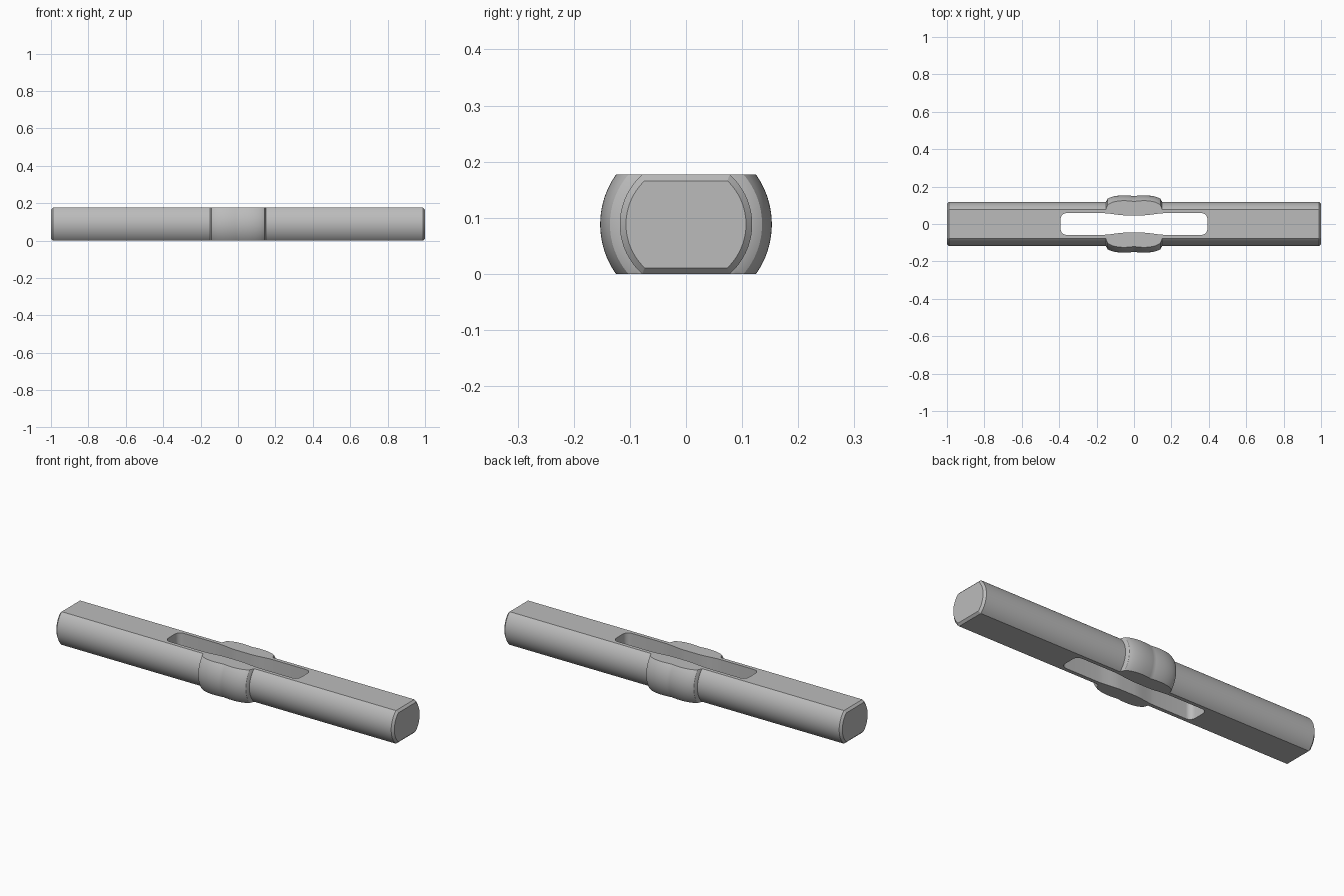
import bpy, bmesh, math
from mathutils import Matrix, Vector

if "Cube" in bpy.data.objects:
    bpy.data.objects.remove(bpy.data.objects["Cube"])

HEIGHT = 0.177
AXIS_Z = HEIGHT / 2
RADIUS = 0.118
CHAMFER = 0.011

grey = bpy.data.materials.new("plain grey")
grey.use_nodes = True
grey.diffuse_color = (0.5, 0.5, 0.5, 1)
grey.node_tree.nodes["Principled BSDF"].inputs["Base Color"].default_value = (0.5, 0.5, 0.5, 1)


def make_object(name, bm):
    bmesh.ops.recalc_face_normals(bm, faces=bm.faces)
    mesh = bpy.data.meshes.new(name)
    bm.to_mesh(mesh)
    bm.free()
    mesh.materials.append(grey)
    obj = bpy.data.objects.new(name, mesh)
    bpy.context.collection.objects.link(obj)
    return obj


def prism(name, points, offset):
    """Extrude a closed outline along the offset."""
    bm = bmesh.new()
    face = bm.faces.new([bm.verts.new(p) for p in points])
    result = bmesh.ops.extrude_face_region(bm, geom=[face])
    verts = [v for v in result["geom"] if isinstance(v, bmesh.types.BMVert)]
    bmesh.ops.translate(bm, verts=verts, vec=offset)
    return make_object(name, bm)


def lathe(name, profile, steps):
    """Turn a profile of (x, radius) around the long axis, with capped ends."""
    bm = bmesh.new()
    rings = []
    for x, r in profile:
        angles = [math.tau * i / steps for i in range(steps)]
        rings.append([bm.verts.new((x, r * math.cos(a), AXIS_Z + r * math.sin(a))) for a in angles])
    for a, b in zip(rings, rings[1:]):
        for i in range(steps):
            j = (i + 1) % steps
            bm.faces.new((a[i], a[j], b[j], b[i]))
    bm.faces.new(rings[0])
    bm.faces.new(rings[-1])
    return make_object(name, bm)


def bulge_radius(x):
    """Two overlapping round swellings that meet in a shallow groove."""
    d = abs(x) - 0.055
    reach = 0.095 if d > 0 else 0.115
    return RADIUS + 0.035 * math.sqrt(max(0, 1 - 0.92 * (d / reach) ** 2)) - (0.009 if d > 0.094 else 0)


# Round bar with chamfered ends and a double swelling at the middle
half = [(0.15 * i / 16, bulge_radius(0.15 * i / 16)) for i in range(17)]
half += [(0.1501, RADIUS), (1 - CHAMFER, RADIUS), (1, RADIUS - CHAMFER)]
profile = [(-x, r) for x, r in reversed(half[1:])] + half
handle = lathe("handle", profile, 96)

# Flat top and bottom, bevelled at both ends
c = CHAMFER
outline = [(-1.01, c), (-1, c), (-1 + c, 0), (1 - c, 0), (1, c), (1.01, c)]
outline += [(x, HEIGHT - z) for x, z in reversed(outline)]
flats = prism("flats_cutter", [(x, -0.3, z) for x, z in outline], Vector((0, 0.6, 0)))

# Rounded slot that narrows gently at the middle
quarter = []
for i in range(9):
    a = math.pi / 2 * i / 8
    quarter.append((0.362 + 0.03 * math.cos(a), 0.028 + 0.03 * math.sin(a)))
for i in range(13):
    x = 0.17 * (1 - i / 12)
    t = min(1, (0.17 - x) / 0.13)
    quarter.append((x, 0.058 - 0.012 * t * t * (3 - 2 * t)))
upper = quarter + [(-x, y) for x, y in reversed(quarter[:-1])]
loop = upper + [(x, -y) for x, y in reversed(upper)]
slot = prism("slot_cutter", [(x, y, -0.2) for x, y in loop], Vector((0, 0, 0.6)))

for cutter, operation in ((flats, "INTERSECT"), (slot, "DIFFERENCE")):
    mod = handle.modifiers.new(cutter.name, "BOOLEAN")
    mod.object = cutter
    mod.operation = operation
    mod.solver = "EXACT"

# Apply the cuts and shade smooth with crisp edges
bpy.ops.object.select_all(action="DESELECT")
handle.select_set(True)
bpy.context.view_layer.objects.active = handle
for mod in list(handle.modifiers):
    bpy.ops.object.modifier_apply(modifier=mod.name)
for cutter in (flats, slot):
    bpy.data.objects.remove(cutter)
bpy.ops.object.shade_smooth_by_angle(angle=math.radians(25))
